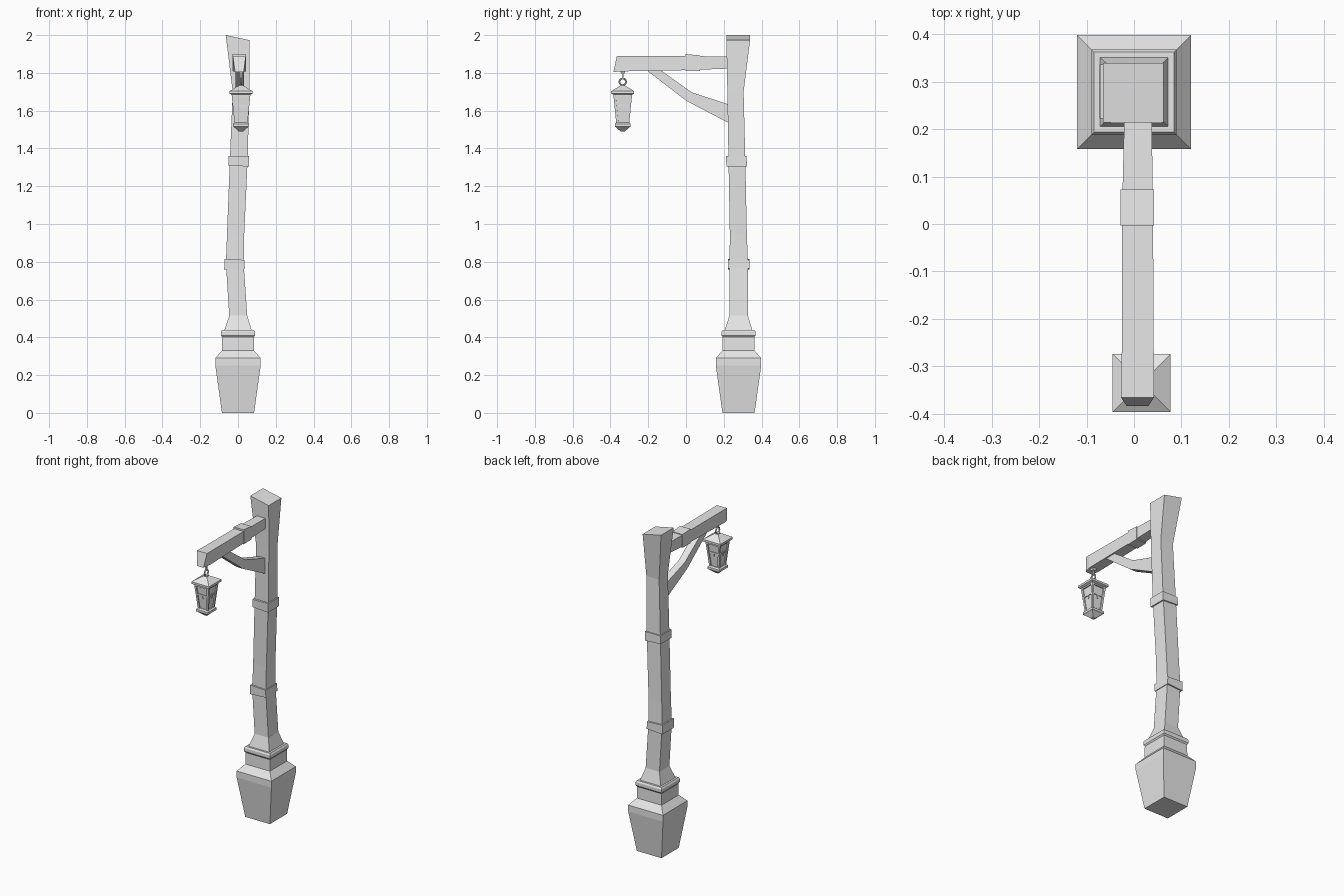
import bpy, bmesh, math
from mathutils import Vector

cube = bpy.data.objects.get("Cube")
if cube:
    bpy.data.objects.remove(cube, do_unlink=True)

grey = bpy.data.materials.new("plain grey")
grey.use_nodes = True
grey.diffuse_color = (0.8, 0.8, 0.8, 1)
grey.node_tree.nodes["Principled BSDF"].inputs["Base Color"].default_value = (0.8, 0.8, 0.8, 1)


def loft(name, rings):
    """Closed solid skinned through rings with equal point counts."""
    bm = bmesh.new()
    loops = [[bm.verts.new(p) for p in ring] for ring in rings]
    n = len(loops[0])
    for a, b in zip(loops, loops[1:]):
        for i in range(n):
            j = (i + 1) % n
            bm.faces.new((a[i], a[j], b[j], b[i]))
    bm.faces.new(loops[0][::-1])
    bm.faces.new(loops[-1])
    bmesh.ops.recalc_face_normals(bm, faces=bm.faces)
    mesh = bpy.data.meshes.new(name)
    bm.to_mesh(mesh)
    bm.free()
    mesh.materials.append(grey)
    obj = bpy.data.objects.new(name, mesh)
    bpy.context.collection.objects.link(obj)
    return obj


def flat(x0, x1, y0, y1, z, drop=0):
    """Horizontal rectangle; drop lowers its left (+x) edge."""
    return [(x0, y0, z), (x1, y0, z - drop), (x1, y1, z - drop), (x0, y1, z)]


def upright(x0, x1, z0, z1, y, lean=0, taper=0):
    """Rectangle across y; lean pushes its lower edge along y."""
    return [(x0 + taper, y + lean, z0), (x1 - taper, y + lean, z0), (x1, y, z1), (x0, y, z1)]


def tower(name, cx, cy, profile):
    """Square solid from (half width, height) pairs."""
    return loft(name, [flat(cx - h, cx + h, cy - h, cy + h, z) for h, z in profile])


def bar(name, a, b, w):
    """Square bar between two points."""
    a, b = Vector(a), Vector(b)
    d = (b - a).normalized()
    u = d.cross(Vector((0, 0, 1)) if abs(d.z) < 0.8 else Vector((0, 1, 0))).normalized() * w
    v = d.cross(u)
    return loft(name, [[p + u + v, p - u + v, p - u - v, p + u - v] for p in (a, b)])


def ring(name, location, radius, thickness, rotation):
    bpy.ops.mesh.primitive_torus_add(location=location, rotation=rotation, major_radius=radius,
                                     minor_radius=thickness, major_segments=12, minor_segments=6)
    obj = bpy.context.object
    obj.name = name
    obj.data.materials.append(grey)


# Stone base and flared foot
BY = 0.278
tower("base", 0, BY, [(0.085, 0), (0.12, 0.25), (0.12, 0.29), (0.085, 0.33), (0.084, 0.405)])
tower("base_collar", 0, BY, [(0.083, 0.4), (0.09, 0.41), (0.09, 0.43), (0.084, 0.44)])
loft("post_foot", [flat(-0.072, 0.072, BY - 0.073, BY + 0.073, 0.438),
                   flat(-0.046, 0.049, 0.23, 0.328, 0.515)])

# Crooked post
loft("post", [flat(-0.046, 0.049, 0.23, 0.328, 0.51),
              flat(-0.064, 0.03, 0.231, 0.328, 0.79),
              flat(-0.058, 0.033, 0.232, 0.322, 0.95),
              flat(-0.043, 0.051, 0.225, 0.314, 1.34),
              flat(-0.028, 0.06, 0.219, 0.305, 1.7),
              flat(-0.065, 0.062, 0.214, 0.339, 2.0, 0.027)])
loft("lower_band", [flat(-0.073, 0.036, 0.223, 0.336, 0.758, -0.006),
                    flat(-0.072, 0.035, 0.222, 0.336, 0.815, 0.005)])
loft("upper_band", [flat(-0.051, 0.058, 0.214, 0.322, 1.31, 0.006),
                    flat(-0.049, 0.059, 0.212, 0.321, 1.36)])

# Arm with its band and bent brace
loft("arm", [upright(-0.027, 0.042, 1.805, 1.89, -0.366, -0.018, 0.012),
             upright(-0.026, 0.042, 1.808, 1.89, -0.34),
             upright(-0.025, 0.04, 1.815, 1.889, 0.03),
             upright(-0.02, 0.037, 1.824, 1.886, 0.25)])
loft("arm_band", [upright(-0.028, 0.042, 1.809, 1.899, -0.003),
                  upright(-0.028, 0.042, 1.811, 1.893, 0.073)])
brace = [((-0.21, 1.815), (-0.135, 1.815)), ((0.002, 1.652), (0.03, 1.697)),
         ((0.235, 1.53), (0.235, 1.63))]
loft("brace", [[(-0.012, *lo), (0.032, *lo), (0.032, *hi), (-0.012, *hi)] for lo, hi in brace])

# Lantern hanger
LX, LY = 0.016, -0.335
tower("hook_plate", LX, LY, [(0.008, 1.797), (0.015, 1.812)])
bar("hook_stem", (LX, LY, 1.772), (LX, LY, 1.81), 0.005)
ring("hanging_ring", (LX, LY, 1.753), 0.018, 0.0045, (0, math.pi / 2, 0))
tower("roof_knob", LX, LY, [(0.013, 1.722), (0.01, 1.738)])

# Lantern body
tower("lantern_roof", LX, LY, [(0.05, 1.685), (0.061, 1.69), (0.061, 1.703), (0.014, 1.732)])
tower("lantern_panes", LX, LY, [(0.028, 1.53), (0.042, 1.69)])
tower("lantern_floor", LX, LY, [(0.01, 1.489), (0.036, 1.512), (0.042, 1.516), (0.042, 1.53), (0.034, 1.537)])
corners = [(-1, -1), (1, -1), (1, 1), (-1, 1)]
for i, (sx, sy) in enumerate(corners):
    tx, ty = corners[(i + 1) % 4]
    bar("lantern_corner", (LX + 0.028 * sx, LY + 0.028 * sy, 1.53),
        (LX + 0.044 * sx, LY + 0.044 * sy, 1.69), 0.006)
    for h, z in ((0.037, 1.625), (0.044, 1.68)):
        bar("pane_rail", (LX + h * sx, LY + h * sy, z), (LX + h * tx, LY + h * ty, z), 0.004)
    mx, my = (sx + tx) / 2, (sy + ty) / 2
    bar("pane_latch", (LX + 0.036 * mx, LY + 0.036 * my, 1.603),
        (LX + 0.038 * mx, LY + 0.038 * my, 1.625), 0.003)
